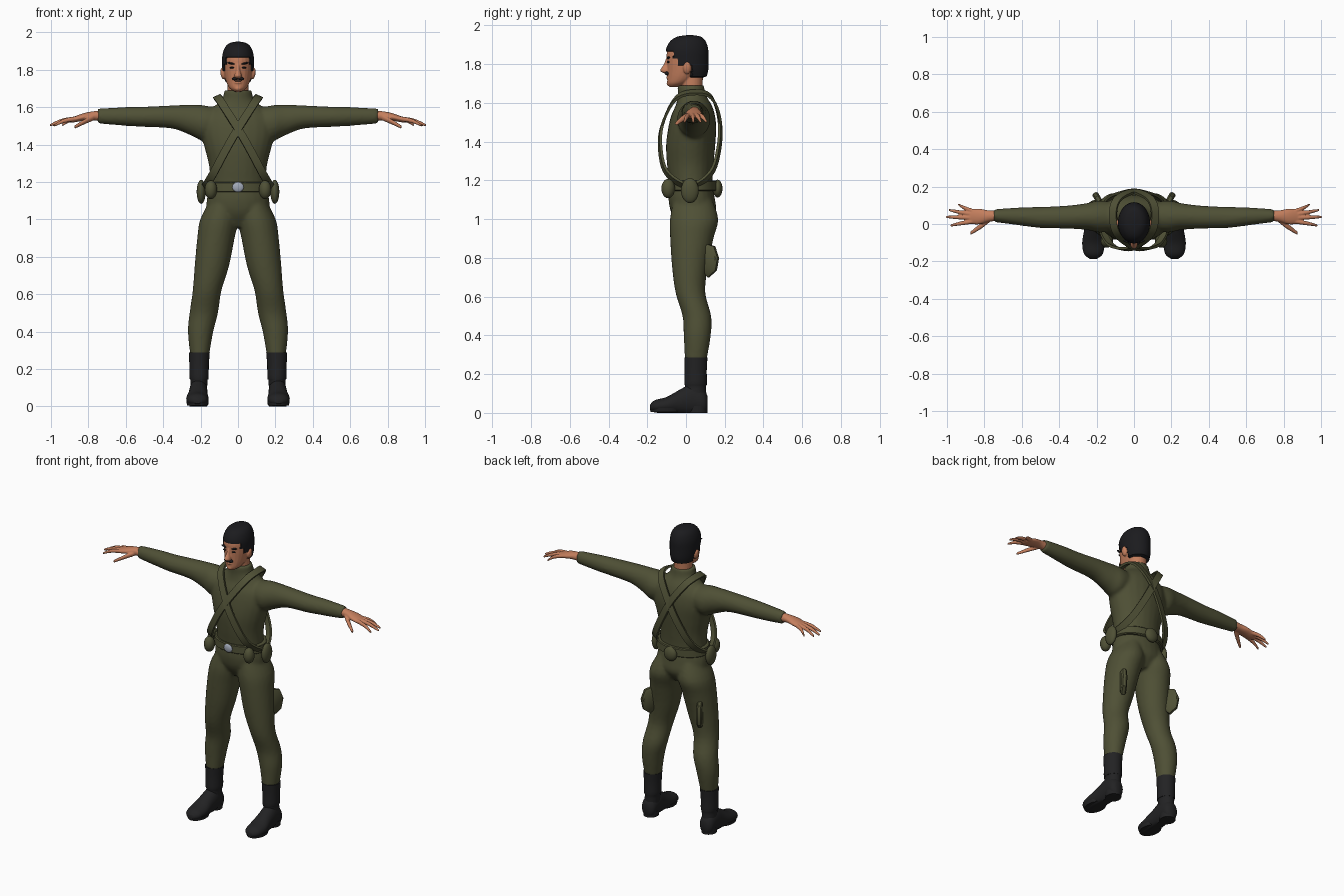
import bpy, bmesh, math
from mathutils import Vector, Matrix

cube = bpy.data.objects.get("Cube")
if cube:
    bpy.data.objects.remove(cube)


def material(name, *rgb):
    m = bpy.data.materials.new(name)
    m.use_nodes = True
    m.diffuse_color = (*rgb, 1)
    bsdf = next(n for n in m.node_tree.nodes if n.type == 'BSDF_PRINCIPLED')
    bsdf.inputs["Base Color"].default_value = (*rgb, 1)
    bsdf.inputs["Roughness"].default_value = .8
    return m


OLIVE = material("olive cloth", .078, .08, .036)
SKIN = material("skin", .55, .21, .11)
BLACK = material("boot leather", .016, .016, .017)
HAIR = material("dark hair", .011, .011, .013)
SILVER = material("buckle metal", .36, .4, .48)


def spline(keys, steps, closed=False):
    """Smooth interpolation through tuples of numbers."""
    n, out = len(keys), []
    pick = (lambda i: keys[i % n]) if closed else (lambda i: keys[min(max(i, 0), n - 1)])
    for i in range(n if closed else n - 1):
        for s in range(steps):
            t = s / steps
            out.append([b + t / 2 * (c - a + t * (2*a - 5*b + 4*c - d + t * (3*(b - c) + d - a)))
                        for a, b, c, d in zip(*(pick(i + k) for k in (-1, 0, 1, 2)))])
    return out if closed else out + [list(keys[-1])]


def skin_rings(bm, rings, closed=False):
    """Bridge rings of points with quads, capping open ends."""
    rows = [[bm.verts.new(p) for p in ring] for ring in rings]
    n = len(rows[0])
    for a, b in zip(rows, rows[1:] + (rows[:1] if closed else [])):
        for j in range(n):
            bm.faces.new((a[j], a[(j + 1) % n], b[(j + 1) % n], b[j]))
    if not closed:
        bm.faces.new(rows[0])
        bm.faces.new(rows[-1])


def loft(bm, keys, axis='Z', side=1, steps=4, sides=24):
    """Ellipses along an axis; key = position, two centre values, two radii."""
    rings = []
    for a, c, d, r, q in spline(keys, steps):
        ring = []
        for j in range(sides):
            ang = math.tau * j / sides
            u, v = c + r * math.cos(ang), d + q * math.sin(ang)
            x, y, z = {'X': (a, u, v), 'Y': (u, a, v), 'Z': (u, v, a)}[axis]
            ring.append((x * side, y, max(z, 0)))
        rings.append(ring)
    skin_rings(bm, rings)


def ball(bm, centre, radii, tilt=0, side=1):
    m = (Matrix.Diagonal((side, 1, 1, 1)) @ Matrix.Translation(centre)
         @ Matrix.Rotation(tilt, 4, 'Y') @ Matrix.Diagonal((*radii, 1)))
    bmesh.ops.create_uvsphere(bm, u_segments=20, v_segments=12, radius=1, matrix=m)


def finish(name, bm, mat, voxel=0, smooth=4):
    bmesh.ops.recalc_face_normals(bm, faces=bm.faces)
    me = bpy.data.meshes.new(name)
    bm.to_mesh(me)
    bm.free()
    me.materials.append(mat)
    me.polygons.foreach_set("use_smooth", [True] * len(me.polygons))
    me.set_sharp_from_angle(angle=math.radians(40))
    ob = bpy.data.objects.new(name, me)
    bpy.context.collection.objects.link(ob)
    if voxel:
        rm = ob.modifiers.new("Blend", 'REMESH')
        rm.mode, rm.voxel_size, rm.use_smooth_shade = 'VOXEL', voxel, True
        sm = ob.modifiers.new("Soften", 'SMOOTH')
        sm.iterations, sm.factor = smooth, .5
    return ob


# Uniform: torso, arms and legs blended into one surface
bm = bmesh.new()
loft(bm, [(.96, 0, .04, .07, .07), (1.03, 0, .04, .16, .115), (1.1, 0, .03, .168, .12),
          (1.18, 0, .025, .152, .112), (1.28, 0, .022, .154, .12), (1.38, 0, .024, .178, .127),
          (1.47, 0, .032, .2, .124), (1.54, 0, .037, .19, .112), (1.59, 0, .04, .145, .092),
          (1.64, 0, .03, .087, .073), (1.69, 0, .024, .074, .069)])
for s in (1, -1):
    loft(bm, [(.08, .04, 1.53, .07, .06), (.18, .04, 1.515, .086, .094), (.25, .04, 1.53, .072, .082),
              (.35, .037, 1.547, .062, .062), (.5, .035, 1.548, .056, .054),
              (.6, .04, 1.55, .049, .05), (.75, .045, 1.552, .034, .04)], 'X', s)
    loft(bm, [(1.1, .08, .035, .07, .1), (1, .1, .042, .102, .125), (.9, .118, .03, .1, .112),
              (.75, .14, .02, .092, .092), (.62, .165, .023, .077, .077), (.5, .183, .056, .076, .074),
              (.4, .2, .058, .068, .07), (.27, .205, .05, .05, .056)], side=s)
finish("uniform", bm, OLIVE, .01)

# Hands: palm, four fingers and thumb
bm = bmesh.new()
fingers = [(.065, .94, .105), (.05, .99, .075), (.033, 1.005, .038), (.015, .98, -.008)]
for s in (1, -1):
    loft(bm, [(.72, .045, 1.553, .027, .03), (.78, .042, 1.553, .031, .024), (.83, .04, 1.546, .042, .02),
              (.88, .04, 1.533, .038, .015), (.9, .04, 1.53, .02, .01)], 'X', s)
    for y, tip_x, tip_y in fingers:
        loft(bm, [(.85, y, 1.54, .012, .013), ((.87 + tip_x) / 2, (y + tip_y) / 2, 1.528, .011, .012),
                  (tip_x, tip_y, 1.503, .006, .007)], 'X', s, sides=12)
    loft(bm, [(.77, .025, 1.545, .014, .016), (.82, -.012, 1.522, .016, .014),
              (.875, -.05, 1.492, .009, .009)], 'X', s, sides=12)
finish("hands", bm, SKIN, .004, 3)

# Head with neck, nose, ears and chin
bm = bmesh.new()
loft(bm, [(1.62, 0, .03, .055, .055), (1.7, 0, .03, .056, .056), (1.77, 0, .03, .055, .06)])
loft(bm, [(1.682, 0, -.062, .018, .022), (1.7, 0, -.043, .044, .053), (1.73, 0, -.02, .061, .077),
          (1.77, 0, 0, .073, .098), (1.81, 0, .003, .078, .102), (1.86, 0, .003, .078, .102),
          (1.9, 0, .008, .068, .088), (1.925, 0, .01, .04, .05)])
loft(bm, [(1.753, 0, -.098, .014, .016), (1.767, 0, -.106, .02, .028),
          (1.8, 0, -.097, .011, .018), (1.832, 0, -.092, .01, .01)], sides=14)
ball(bm, (0, -.083, 1.7), (.02, .017, .015))
ball(bm, (0, -.092, 1.731), (.02, .011, .006))
for s in (1, -1):
    ball(bm, (.08, .006, 1.78), (.014, .021, .032), .15, s)
finish("head", bm, SKIN, .004, 3)

# Hair cap: points below the hairline tuck inside the head
bm = bmesh.new()
loft(bm, [(1.72, 0, .045, .06, .056), (1.77, 0, .014, .08, .101), (1.83, 0, .008, .085, .108),
          (1.88, 0, .006, .083, .108), (1.92, 0, .01, .069, .09), (1.942, 0, .016, .045, .06),
          (1.95, 0, .02, .01, .014)], steps=7, sides=64)
for v in bm.verts:
    y = v.co.y
    line = 1.866 if y < -.07 else 1.83 if y < -.045 else 1.79 if y < .025 else 1.732
    if v.co.z < line:
        v.co.x *= .8
        v.co.y = .02 + (y - .02) * .8
finish("hair", bm, HAIR)

# Brows, eyes, moustache and mouth
bm = bmesh.new()
for s in (1, -1):
    ball(bm, (.034, -.09, 1.833), (.023, .009, .0055), -.2, s)
    ball(bm, (.032, -.091, 1.811), (.013, .007, .005), 0, s)
    ball(bm, (.014, -.099, 1.753), (.019, .012, .009), .2, s)
ball(bm, (0, -.094, 1.74), (.02, .008, .003))
finish("face_hair_and_eyes", bm, HAIR)

# Boots: shaft with cuff, foot, sole and heel
for s, label in ((1, "left"), (-1, "right")):
    bm = bmesh.new()
    loft(bm, [(.09, .21, .05, .045, .055), (.14, .208, .05, .045, .054), (.15, .208, .05, .051, .058),
              (.22, .208, .05, .052, .057), (.287, .207, .051, .056, .06)], side=s, steps=3)
    loft(bm, [(.112, .212, .05, .025, .035), (.09, .212, .055, .046, .065), (.03, .212, .068, .05, .08),
              (-.03, .214, .055, .052, .066), (-.1, .217, .04, .06, .042),
              (-.16, .217, .034, .05, .032), (-.186, .217, .028, .02, .014)], 'Y', s)
    loft(bm, [(.005, .216, -.105, .056, .078), (.025, .216, -.105, .06, .082)], side=s, steps=1)
    loft(bm, [(0, .212, .06, .046, .05), (.035, .212, .06, .048, .052)], side=s, steps=1)
    finish(label + "_boot", bm, BLACK)

# Belt with buckle and pouches
bm = bmesh.new()
loft(bm, [(1.145, 0, .028, .168, .126), (1.15, 0, .028, .174, .132),
          (1.195, 0, .028, .17, .13), (1.2, 0, .028, .164, .125)], steps=1, sides=40)
finish("belt", bm, OLIVE)
bm = bmesh.new()
ball(bm, (0, -.104, 1.172), (.031, .011, .027))
finish("belt_buckle", bm, SILVER)
bm = bmesh.new()
for s in (1, -1):
    ball(bm, (.145, -.092, 1.158), (.033, .035, .05), 0, s)
    ball(bm, (.197, .02, 1.147), (.024, .046, .064), 0, s)
ball(bm, (0, .163, 1.158), (.045, .025, .046))
finish("belt_pouches", bm, OLIVE)

# Crossed shoulder straps: flat closed bands facing away from the chest
path = [(.112, .05, 1.655), (.09, -.05, 1.625), (.01, -.118, 1.5), (-.06, -.134, 1.38),
        (-.135, -.1, 1.24), (-.178, .02, 1.17), (-.135, .13, 1.24), (-.06, .172, 1.38),
        (.015, .172, 1.52), (.09, .13, 1.63)]
points = [Vector(p) for p in spline(path, 6, True)]
heart = Vector((0, .03, 1.42))
for s, label in ((1, "left"), (-1, "right")):
    bm = bmesh.new()
    rings = []
    for i, p in enumerate(points):
        along = (points[(i + 1) % len(points)] - points[i - 1]).normalized()
        out = p - heart
        out = (out - along * out.dot(along)).normalized()
        wide = along.cross(out)
        ring = [p + wide * w * .021 + out * t * .007 for w, t in ((1, 1), (-1, 1), (-1, -1), (1, -1))]
        rings.append([(v.x * s, v.y, v.z) for v in ring])
    skin_rings(bm, rings, True)
    finish(label + "_shoulder_strap", bm, OLIVE)

# Thin six-sided holsters standing off the back of each thigh
outline = [(0, .875), (.06, .86), (.083, .8), (.07, .735), (.025, .7), (-.02, .74)]
for s, label in ((1, "left"), (-1, "right")):
    bm = bmesh.new()
    d = Vector((.5, .86, 0))
    across = Vector((.86, -.5, 0))
    base = Vector((.17, .095, 0))
    rings = []
    for inset, t in ((.85, -.017), (1, -.009), (1, .009), (.85, .017)):
        ring = [base + d * (.03 + (r - .03) * inset) + across * t
                + Vector((0, 0, .79 + (z - .79) * inset)) for r, z in outline]
        rings.append([(v.x * s, v.y, v.z) for v in ring])
    skin_rings(bm, rings)
    finish(label + "_thigh_holster", bm, OLIVE)
